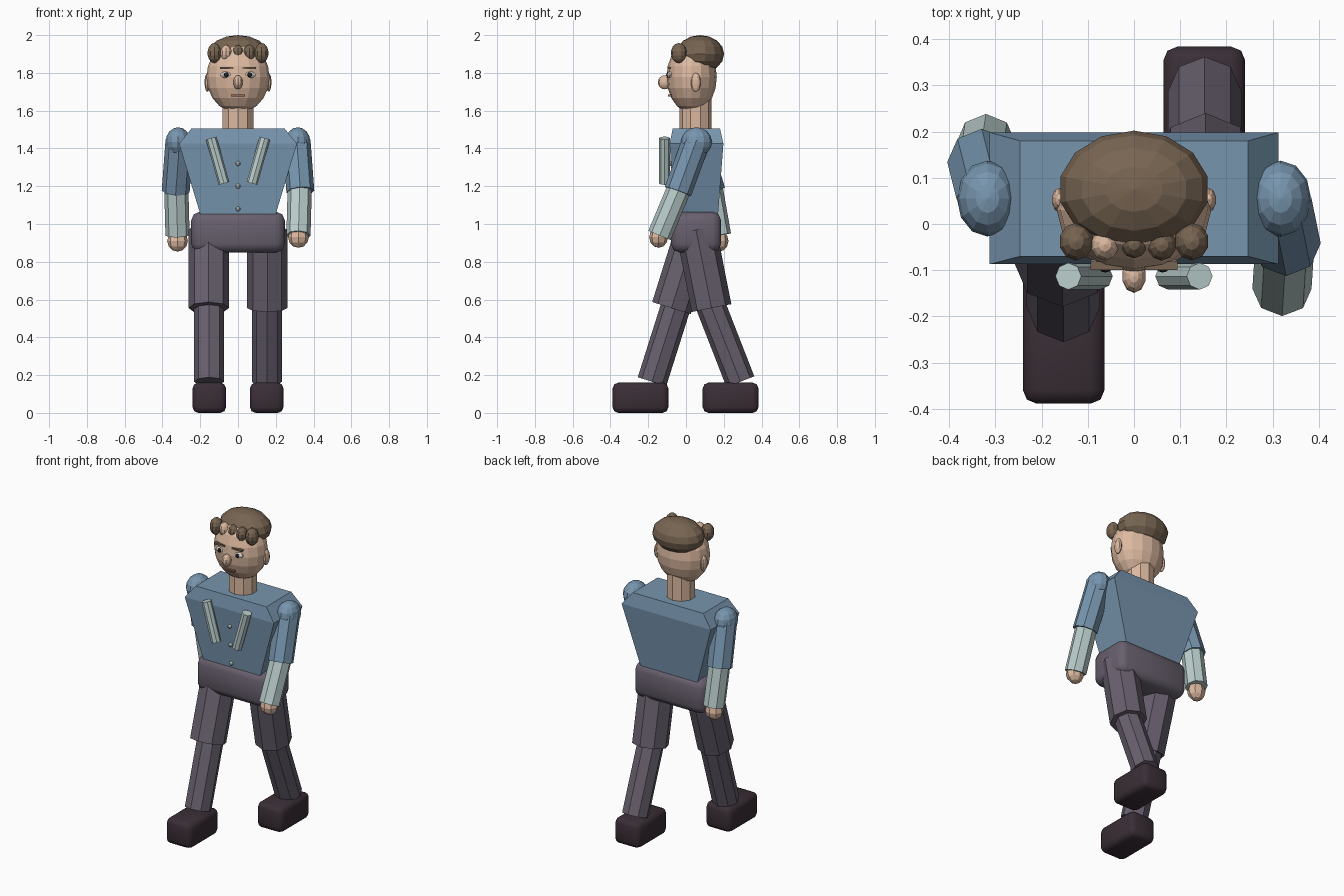
import bpy, bmesh
from mathutils import Vector, Matrix

if "Cube" in bpy.data.objects:
    bpy.data.objects.remove(bpy.data.objects["Cube"])


def lin(c):
    c /= 255
    return c / 12.92 if c <= 0.04045 else ((c + 0.055) / 1.055) ** 2.4


def material(name, r, g, b):
    m = bpy.data.materials.new(name)
    m.diffuse_color = (lin(r), lin(g), lin(b), 1)
    m.use_nodes = True
    m.node_tree.nodes["Principled BSDF"].inputs["Base Color"].default_value = m.diffuse_color
    return m


SKIN = material("skin", 220, 185, 160)
HAIR = material("hair_brown", 120, 101, 82)
SHIRT = material("shirt_blue", 119, 149, 174)
SLEEVE = material("pale_sleeve", 186, 206, 204)
TROUSER = material("trouser_grey", 104, 96, 110)
SHOE = material("shoe_dark", 58, 46, 54)
WHITE = material("eye_white", 226, 220, 210)
DARK = material("pupil_dark", 42, 34, 34)
LIP = material("lip_brown", 150, 105, 90)


def finish(name, bm, mat, smooth=False):
    bmesh.ops.recalc_face_normals(bm, faces=bm.faces)
    for f in bm.faces:
        f.smooth = smooth
    me = bpy.data.meshes.new(name)
    bm.to_mesh(me)
    bm.free()
    me.materials.append(mat)
    ob = bpy.data.objects.new(name, me)
    bpy.context.collection.objects.link(ob)
    return ob


def ball(name, loc, radii, mat, seg=10, rings=7):
    bm = bmesh.new()
    bmesh.ops.create_uvsphere(bm, u_segments=seg, v_segments=rings, radius=1)
    bm.transform(Matrix.Translation(loc) @ Matrix.Diagonal((*radii, 1)))
    return finish(name, bm, mat)


def rod(name, low, high, r, mat, sides=8):
    """Straight prism between two points."""
    low, high = Vector(low), Vector(high)
    d = high - low
    bm = bmesh.new()
    bmesh.ops.create_cone(bm, cap_ends=True, segments=sides, radius1=r, radius2=r, depth=d.length)
    rot = Vector((0, 0, 1)).rotation_difference(d).to_matrix().to_4x4()
    bm.transform(Matrix.Translation((low + high) / 2) @ rot)
    return finish(name, bm, mat)


def box(name, loc, size, mat, bevel=0.0):
    bm = bmesh.new()
    bmesh.ops.create_cube(bm, size=1)
    bm.transform(Matrix.Translation(loc) @ Matrix.Diagonal((*size, 1)))
    if bevel:
        bmesh.ops.bevel(bm, geom=bm.edges[:], offset=bevel, segments=2, profile=0.5, affect='EDGES')
    return finish(name, bm, mat, smooth=bool(bevel))


# Torso: stacked rectangles (half width, front y, back y, z)
bm = bmesh.new()
rings = []
for w, f, b, z in ((0.193, -0.06, 0.168, 1.03), (0.312, -0.087, 0.198, 1.425), (0.247, -0.07, 0.18, 1.505)):
    rings.append([bm.verts.new(p) for p in ((-w, f, z), (w, f, z), (w, b, z), (-w, b, z))])
for lo, hi in zip(rings, rings[1:]):
    for i in range(4):
        j = (i + 1) % 4
        bm.faces.new((lo[i], lo[j], hi[j], hi[i]))
bm.faces.new(rings[0])
bm.faces.new(rings[-1])
finish("torso", bm, SHIRT)

# Hips, neck, shirt buttons
box("hips", (0, 0.053, 0.957), (0.495, 0.265, 0.215), TROUSER, 0.045)
rod("neck", (0, 0.05, 1.48), (0, 0.05, 1.68), 0.085, SKIN, 10)
for i, (y, z) in enumerate(((-0.082, 1.32), (-0.074, 1.20), (-0.066, 1.08))):
    ball(f"button_{i + 1}", (0, y, z), (0.013, 0.012, 0.013), SLEEVE, 8, 6)

# Head, hair cap, nose, mouth
ball("head", (0, 0.03, 1.778), (0.167, 0.133, 0.19), SKIN, 16, 10)
ball("hair_cap", (0, 0.075, 1.9), (0.163, 0.127, 0.1), HAIR, 14, 8)
ball("nose", (0, -0.113, 1.75), (0.026, 0.036, 0.037), SKIN, 10, 8)
box("mouth", (0, -0.084, 1.68), (0.075, 0.02, 0.009), LIP)

# Fringe curls, one of them skin toned
for i, (x, y, r, mat) in enumerate(((-0.125, -0.038, 0.038, HAIR), (-0.063, -0.045, 0.031, SKIN),
                                    (0, -0.042, 0.03, HAIR), (0.06, -0.045, 0.032, HAIR),
                                    (0.125, -0.038, 0.038, HAIR))):
    ball(f"curl_{i + 1}", (x, y, 1.905), (r, r * 1.1, r * 1.4), mat)

for s, side in ((-1, "left"), (1, "right")):
    # Face details
    ball(f"{side}_ear", (s * 0.162, 0.052, 1.75), (0.016, 0.027, 0.05), SKIN)
    ball(f"{side}_eye", (s * 0.062, -0.084, 1.79), (0.033, 0.016, 0.018), WHITE)
    ball(f"{side}_pupil", (s * 0.062, -0.096, 1.79), (0.013, 0.009, 0.014), DARK, 8, 6)
    box(f"{side}_brow", (s * 0.059, -0.09, 1.826), (0.07, 0.018, 0.011), HAIR)
    # Lapel strips
    rod(f"{side}_lapel", (s * 0.074, -0.113, 1.215), (s * 0.142, -0.113, 1.455), 0.029, SLEEVE)
    # Arms swing opposite ways
    ball(f"{side}_shoulder", (s * 0.317, 0.055, 1.435), (0.066, 0.082, 0.077), SHIRT, 12, 8)
    fwd = s > 0
    elbow = (s * 0.33, -0.043 if fwd else 0.135, 1.172)
    cuff = (s * 0.32, -0.14 if fwd else 0.175, 0.94)
    rod(f"{side}_upper_arm", elbow, (s * 0.31, 0.055, 1.44), 0.074, SHIRT)
    rod(f"{side}_forearm", cuff, (s * 0.327, elbow[1] + (0.012 if fwd else -0.006), 1.2), 0.064, SLEEVE)
    ball(f"{side}_hand", (s * 0.32, -0.145 if fwd else 0.175, 0.93 if fwd else 0.91),
         (0.055, 0.05, 0.056), SKIN, 8, 6)
    # Legs stride opposite to the arms
    knee_y, ankle_y, foot_y = (0.135, 0.288, 0.236) if fwd else (-0.077, -0.18, -0.241)
    rod(f"{side}_thigh", (s * 0.155, knee_y, 0.555), (s * 0.155, 0.053, 0.97), 0.107, TROUSER)
    rod(f"{side}_shin", (s * 0.153, ankle_y, 0.165), (s * 0.153, knee_y - 0.005 if fwd else -0.052, 0.57),
        0.079, TROUSER)
    box(f"{side}_shoe", (s * 0.152, foot_y, 0.08), (0.177, 0.295, 0.16), SHOE, 0.03)
